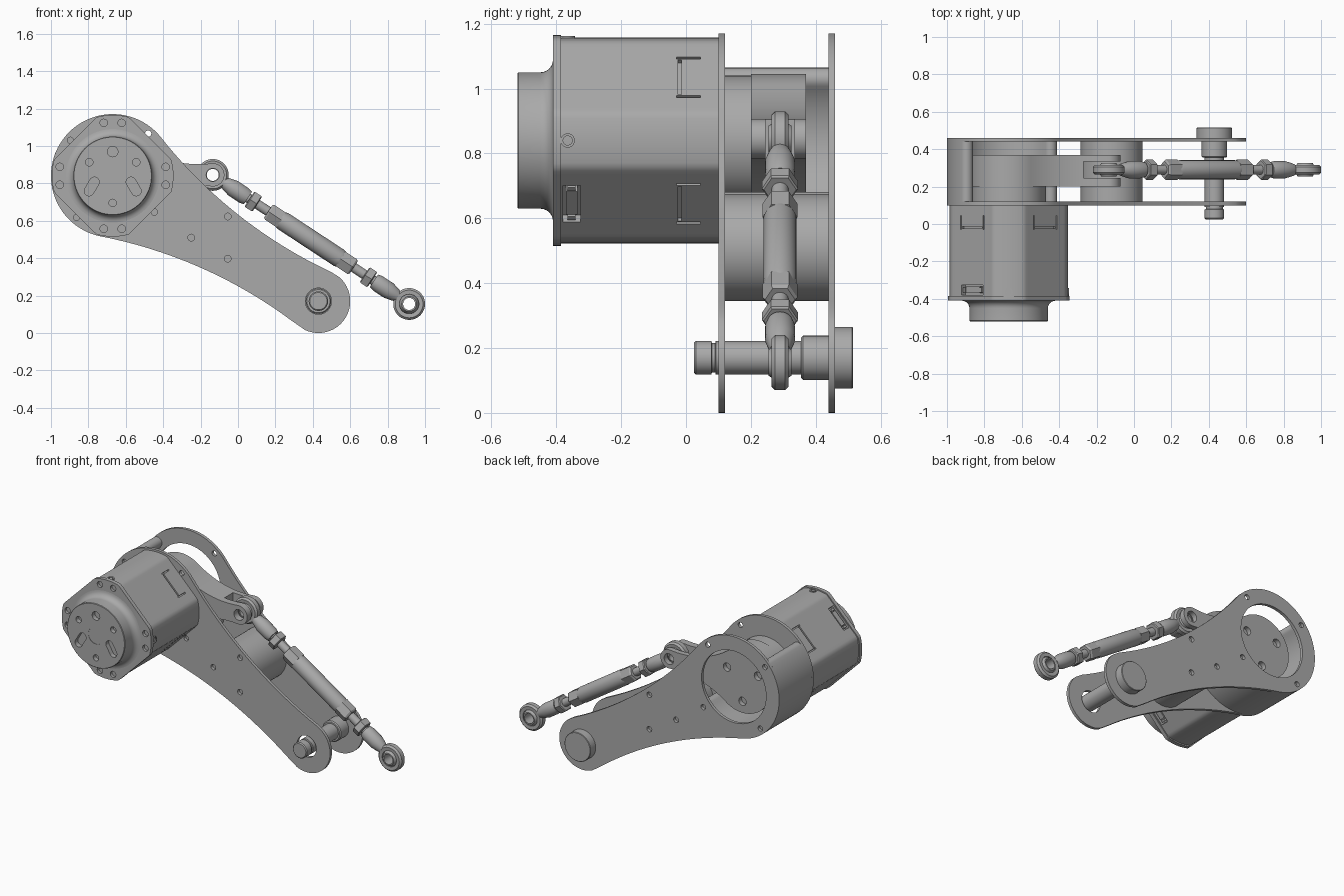
import bpy, bmesh
from math import cos, sin, atan2, pi, radians, sqrt, hypot
from mathutils import Vector, Matrix

if "Cube" in bpy.data.objects:
    bpy.data.objects.remove(bpy.data.objects["Cube"])

grey = bpy.data.materials.new("machined grey")
grey.use_nodes = True
grey.diffuse_color = (0.4, 0.4, 0.4, 1)
grey.node_tree.nodes["Principled BSDF"].inputs["Base Color"].default_value = (0.4, 0.4, 0.4, 1)

parts = []
HUB = (-0.67, 0.84)      # motor axis
TIP = (0.43, 0.17)       # pivot bolt axis
SPACER = (-0.12, 0.51)
ROD_Y = 0.29


def finish(bm, name):
    bmesh.ops.recalc_face_normals(bm, faces=bm.faces)
    mesh = bpy.data.meshes.new(name)
    bm.to_mesh(mesh)
    bm.free()
    mesh.materials.append(grey)
    obj = bpy.data.objects.new(name, mesh)
    bpy.context.collection.objects.link(obj)
    parts.append(obj)
    return obj


def arc(c, r, a0, a1, n):
    return [(c[0] + r * cos(a0 + (a1 - a0) * i / n), c[1] + r * sin(a0 + (a1 - a0) * i / n))
            for i in range(n)]


def circle(c, r, n=32):
    return arc(c, r, 0, 2 * pi, n)


def polar(r, degrees, c=HUB):
    return (c[0] + r * cos(radians(degrees)), c[1] + r * sin(radians(degrees)))


def link_outline(c1, r1, c2, r2, R):
    """Two circles joined by concave arcs of radius R."""
    dx, dz = c2[0] - c1[0], c2[1] - c1[1]
    d = hypot(dx, dz)
    s = ((R + r1) ** 2 - (R + r2) ** 2 + d * d) / (2 * d)
    h = sqrt((R + r1) ** 2 - s * s)
    f1, f2 = atan2(h, s), atan2(h, d - s)
    a1, a2 = atan2(h, -s), atan2(h, d - s)
    pts = arc((0, 0), r1, f1, 2 * pi - f1, 64) + arc((s, -h), R, a1, a2, 24)
    pts += arc((d, 0), r2, -f2, f2, 40) + arc((s, h), R, -a2, -a1, 24)
    ux, uz = dx / d, dz / d
    return [(c1[0] + p * ux - q * uz, c1[1] + p * uz + q * ux) for p, q in pts]


def add_prism(bm, pts, y0, y1):
    a = [bm.verts.new((x, y0, z)) for x, z in pts]
    b = [bm.verts.new((x, y1, z)) for x, z in pts]
    bm.faces.new(a)
    bm.faces.new(b[::-1])
    for i in range(len(a)):
        j = (i + 1) % len(a)
        bm.faces.new((a[i], b[i], b[j], a[j]))


def prism(name, pts, y0, y1):
    bm = bmesh.new()
    add_prism(bm, pts, y0, y1)
    return finish(bm, name)


def lathe(name, profile, origin=(0, 0, 0), axis=(0, 1, 0), segs=48, ring=False):
    """Turn (radius, distance) points about an axis; ring closes the section."""
    bm = bmesh.new()
    m = Matrix.Translation(origin) @ Vector(axis).to_track_quat('Z', 'Y').to_matrix().to_4x4()
    loops = [[bm.verts.new(m @ Vector((r * cos(2 * pi * i / segs), r * sin(2 * pi * i / segs), t)))
              for i in range(segs)] for r, t in profile]
    pairs = list(zip(loops, loops[1:]))
    if ring:
        pairs.append((loops[-1], loops[0]))
    else:
        bm.faces.new(loops[0])
        bm.faces.new(loops[-1])
    for a, b in pairs:
        for i in range(segs):
            j = (i + 1) % segs
            bm.faces.new((a[i], a[j], b[j], b[i]))
    return finish(bm, name)


def cut(obj, prisms):
    """Subtract a set of (outline, y0, y1) prisms."""
    bm = bmesh.new()
    for pts, y0, y1 in prisms:
        add_prism(bm, pts, y0, y1)
    cutter = finish(bm, "cutter")
    cutter.hide_render = True
    mod = obj.modifiers.new("holes", 'BOOLEAN')
    mod.operation, mod.solver, mod.object = 'DIFFERENCE', 'EXACT', cutter
    deps = bpy.context.evaluated_depsgraph_get()
    mesh = bpy.data.meshes.new_from_object(obj.evaluated_get(deps))
    obj.modifiers.clear()
    obj.data = mesh
    parts.remove(cutter)
    bpy.data.objects.remove(cutter)


def flat_rect(angle, r0, r1, t0, t1):
    """Rectangle in the xz plane set on a motor flat facing the given angle."""
    a = radians(angle)
    return [(HUB[0] + r * cos(a) - t * sin(a), HUB[1] + r * sin(a) + t * cos(a))
            for r, t in ((r0, t0), (r1, t0), (r1, t1), (r0, t1))]


# Side plates
plate = link_outline(HUB, 0.33, TIP, 0.17, 2.51)
screws = [circle(polar(0.295, a), 0.017, 20) for a in (50, 140, 229, 319)]
screws += [circle(polar(0.13, a, SPACER), 0.018, 20) for a in (60, 180, 300)]
front_plate = prism("front_plate", plate, 0.10, 0.12)
cut(front_plate, [(p, 0.05, 0.2) for p in screws + [circle(TIP, 0.07)]])
back_plate = prism("back_plate", plate, 0.44, 0.46)
cut(back_plate, [(p, 0.4, 0.5) for p in screws + [circle(HUB, 0.235, 64)]])

# Curved wall and round spacer between the plates
a0, a1 = radians(140), radians(319)
wall = arc(HUB, 0.33, a0, a1, 48) + arc(polar(0.295, 319), 0.035, a1, a1 + pi, 12)
wall += arc(HUB, 0.26, a1, a0, 48) + arc(polar(0.295, 140), 0.035, a0 + pi, a0 + 2 * pi, 12)
prism("curved_wall", wall, 0.12, 0.44)
prism("spacer", circle(SPACER, 0.165, 64), 0.12, 0.44)


# Motor housing: round body with four diagonal flats
def housing(r, flat):
    pts = []
    for i in range(144):
        a = 2 * pi * i / 144
        k = min(r, flat / cos((a % (pi / 2)) - pi / 4))
        pts.append((HUB[0] + k * cos(a), HUB[1] + k * sin(a)))
    return pts


body = prism("motor_body", housing(0.317, 0.276), -0.385, 0.10)
grooves = []
for a in (45, 135, 225, 315):
    grooves.append((flat_rect(a, 0.262, 0.3, -0.076, 0.076), -0.024, -0.014))
    for t in (-0.088, 0.08):
        grooves.append((flat_rect(a, 0.262, 0.3, t, t + 0.008), -0.03, 0.045))
for a in (135, 315):
    grooves.append((flat_rect(a, 0.245, 0.3, -0.08, 0.08), -0.38, -0.325))
cut(body, grooves)
for a in (135, 315):
    prism("connector", flat_rect(a, 0.24, 0.272, -0.05, 0.05), -0.37, -0.335)
    for t in (-0.07, 0.055):
        prism("connector_latch", flat_rect(a, 0.24, 0.276, t, t + 0.015), -0.365, -0.34)
for a in (0, 90):
    d = Vector((cos(radians(a)), 0, sin(radians(a))))
    lathe("side_port", [(0.022, 0), (0.022, 0.008), (0.014, 0.008), (0.014, 0)],
          Vector((HUB[0], -0.365, HUB[1])) + d * 0.314, d, 24, True)
flange = prism("motor_flange", housing(0.325, 0.283), -0.41, -0.385)
cut(flange, [(circle(polar(0.287, q + s * 9.6), 0.02, 20), -0.43, -0.392)
             for q in (0, 90, 180, 270) for s in (-1, 1)])

# Motor front cap with blind holes and slots
curve = [(0.21 + 0.04 * (1 - cos(i * pi / 12)), -0.45 + 0.04 * sin(i * pi / 12)) for i in range(7)]
cap = lathe("motor_cap", [(0.207, -0.52), (0.21, -0.517)] + curve, (HUB[0], 0, HUB[1]), segs=72)
holes = [circle(polar(0.13, 90), 0.028), circle(HUB, 0.055)]
holes += [circle(polar(0.145, a), 0.02, 20) for a in (30, 150, 270)]
for s in (-1, 1):
    x, z = HUB[0] + s * 0.112, HUB[1] - 0.057
    holes.append(link_outline((x - s * 0.014, z + 0.024), 0.026, (x + s * 0.014, z - 0.024), 0.026, 50))
cut(cap, [(p, -0.54, -0.49) for p in holes])
prism("motor_shaft", circle(HUB, 0.055), -0.518, -0.48)

# Output hub and forked crank arm
END_A, END_B = (-0.135, 0.845), (0.915, 0.155)
lathe("output_hub", [(0.2, 0.12), (0.2, 0.2)], (HUB[0], 0, HUB[1]), segs=64)
arm = prism("crank_arm", link_outline(HUB, 0.205, END_A, 0.062, 0.6), 0.2, 0.37)
fork = [(-0.27, 0.7), (0.0, 0.7), (0.0, 1.0), (-0.27, 1.0)]
cut(arm, [(fork, 0.245, 0.335)])
cut(arm, [(circle(END_A, 0.035), 0.15, 0.42)]
    + [(circle(polar(0.13, a), 0.027, 24), 0.34, 0.4) for a in (30, 150, 270)])

# Pivot bolt
tip = (TIP[0], 0, TIP[1])
lathe("pivot_bolt", [(0.046, 0.025), (0.052, 0.031), (0.052, 0.078), (0.045, 0.08), (0.045, 0.09),
                     (0.052, 0.092), (0.052, 0.36)], tip)
lathe("bolt_collar", [(0.062, 0.355), (0.068, 0.361), (0.068, 0.44)], tip)
lathe("bolt_head", [(0.095, 0.46), (0.095, 0.512), (0.092, 0.515)], tip)

# Adjustable link rod, mirrored about its middle
A = Vector((END_A[0], ROD_Y, END_A[1]))
B = Vector((END_B[0], ROD_Y, END_B[1]))
for side, o, axis in (("upper", A, (B - A).normalized()), ("lower", B, (A - B).normalized())):
    lathe(side + "_rod_eye", [(0.052, -0.024), (0.074, -0.026), (0.085, -0.015), (0.085, 0.015),
                              (0.074, 0.026), (0.052, 0.024)], o, ring=True)
    lathe(side + "_ball", [(0.032, -0.036), (0.04, -0.036), (0.05, -0.02), (0.054, 0), (0.05, 0.02),
                           (0.04, 0.036), (0.032, 0.036)], o, ring=True)
    lathe(side + "_shank", [(0.03, 0.072), (0.036, 0.09), (0.046, 0.13), (0.046, 0.2), (0.04, 0.225)],
          o, axis, 32)
    lathe(side + "_lock_nut", [(0.05, 0.235), (0.056, 0.24), (0.056, 0.28), (0.05, 0.285)], o, axis, 6)
    lathe(side + "_thread", [(0.026, 0.2), (0.026, 0.4)], o, axis, 24)
    lathe(side + "_turnbuckle_hex", [(0.046, 0.355), (0.054, 0.365), (0.054, 0.44)], o, axis, 6)
length = (B - A).length
lathe("turnbuckle_sleeve", [(0.046, 0.43), (0.051, 0.45), (0.051, length - 0.45), (0.046, length - 0.43)],
      A, (B - A).normalized(), 40)

# Smooth round surfaces, keep edges crisp
bpy.ops.object.select_all(action='DESELECT')
for obj in parts:
    obj.select_set(True)
bpy.context.view_layer.objects.active = parts[0]
bpy.ops.object.shade_smooth_by_angle(angle=radians(28))
